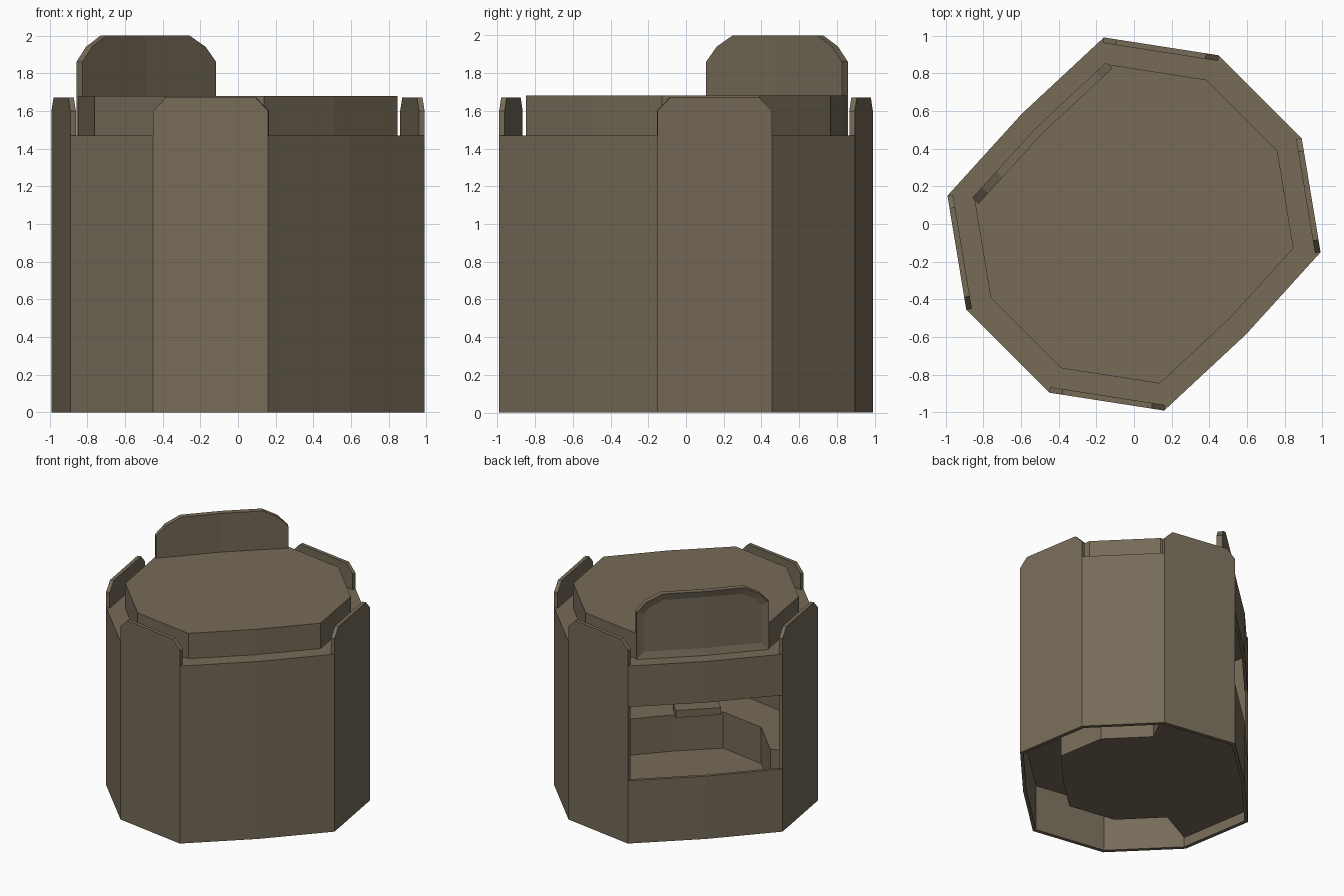
import bpy, bmesh
from mathutils import Vector

cube = bpy.data.objects.get("Cube")
if cube:
    bpy.data.objects.remove(cube)

# One colour for everything
mat = bpy.data.materials.new("olive_brown")
colour = (0.18, 0.147, 0.097, 1)
mat.use_nodes = True
mat.diffuse_color = colour
bsdf = next(n for n in mat.node_tree.nodes if n.type == 'BSDF_PRINCIPLED')
bsdf.inputs["Base Color"].default_value = colour

# Plan outline: half of it, the rest by point symmetry
half = [Vector(p) for p in ((.99, -.15), (.89, .455), (.45, .895), (-.16, .99), (-.595, .585))]
RING = half + [-p for p in half]
A, B, C, D, E, F, G, K, H, I = RING

DECK, CAP_TOP, PLATE_TOP, SHIELD_TOP = 1.47, 1.68, 1.67, 2.0
SILL, LINTEL = 0.52, 1.13
FLOOR, LEDGE, PIT = 0.08, 0.40, 0.64
THICK = 0.03


def at(p, z):
    return Vector((p.x, p.y, z))


def solid(name, polys, offset=None, inset=None):
    """Faces from joined polygons, thickened by an offset when one is given."""
    bm = bmesh.new()
    front, back, edges = {}, {}, {}

    def vert(store, p, shift):
        key = tuple(round(c, 4) for c in p)
        if key not in store:
            store[key] = bm.verts.new(p + shift)
        return store[key]

    outer = []
    for poly in polys:
        outer.append(bm.faces.new([vert(front, p, Vector()) for p in poly]))
        if offset is None:
            continue
        bm.faces.new([vert(back, p, offset) for p in reversed(poly)])
        for p, q in zip(poly, poly[1:] + poly[:1]):
            key = frozenset((front[tuple(round(c, 4) for c in p)], front[tuple(round(c, 4) for c in q)]))
            edges.setdefault(key, []).append((p, q))
    for pairs in edges.values():
        if len(pairs) == 1:
            p, q = pairs[0]
            bm.faces.new([vert(front, q, None), vert(front, p, None),
                          vert(back, p, None), vert(back, q, None)])
    bmesh.ops.recalc_face_normals(bm, faces=bm.faces)
    if inset:
        bmesh.ops.inset_region(bm, faces=outer, thickness=inset, depth=-0.015, use_even_offset=True)
    mesh = bpy.data.meshes.new(name)
    bm.to_mesh(mesh)
    bm.free()
    mesh.materials.append(mat)
    obj = bpy.data.objects.new(name, mesh)
    bpy.context.collection.objects.link(obj)
    return obj


def prism(name, pts, z0, z1):
    return solid(name, [[at(p, z0) for p in pts]], Vector((0, 0, z1 - z0)))


def wall(name, p, q, profile):
    """Upright panel between two plan points, thickened inwards."""
    inward = Vector((p.y - q.y, q.x - p.x)).normalized() * THICK
    return solid(name, [[at(p.lerp(q, t), z) for t, z in profile]], at(inward, 0))


def strip(name, pts, z0, z1):
    """Bent wall following several plan points."""
    inner = [p * (1 - THICK) for p in pts]
    return prism(name, pts + inner[::-1], z0, z1)


# Outer walls: four tall chamfered plates and two plain corner walls
tall = [(0, 0), (1, 0), (1, 1.60), (.89, PLATE_TOP), (.11, PLATE_TOP), (0, 1.60)]
plain = [(0, 0), (1, 0), (1, DECK), (0, DECK)]
for i, (p, q) in enumerate(((A, B), (C, D), (F, G), (K, H))):
    wall(f"tall_plate_{i + 1}", p, q, tall)
for i, (p, q) in enumerate(((B, C), (G, K))):
    wall(f"corner_wall_{i + 1}", p, q, plain)

# Long walls: one closed, one with a wide opening
strip("closed_long_wall", [H, I, A], 0, DECK)
strip("opening_lower_wall", [D, E, F], 0, SILL)
strip("opening_lintel", [D, E, F], LINTEL, DECK)

# Roof deck and raised cap
prism("roof_deck", [p * .985 for p in RING], DECK - .05, DECK)
prism("roof_cap", [p * .855 for p in RING], DECK, CAP_TOP)

# Sunken floor, its low retaining wall and the ledge around it
bend = [G, K, H, I, A, B, C]
small = [p * PIT for p in bend]
prism("sunken_floor", [p * .98 for p in (C, D, E, F, G)] + small, FLOOR, FLOOR + .02)
path = [G * .98] + small + [C * .98]
solid("retaining_wall", [[at(p, FLOOR), at(q, FLOOR), at(q, LEDGE), at(p, LEDGE)]
                         for p, q in zip(path, path[1:])])
big = [p * .98 for p in bend]
solid("ledge", [[at(big[i], LEDGE), at(big[i + 1], LEDGE), at(small[i + 1], LEDGE), at(small[i], LEDGE)]
                for i in range(len(bend) - 1)], Vector((0, 0, -.02)))

# Small step at the ledge edge
s, e = Vector((.345, -.36)), Vector((.10, -.60))
solid("ledge_step", [[at(s, LEDGE - .01), at(e, LEDGE - .01), at(e, LEDGE + .05), at(s, LEDGE + .05)]],
      Vector((.08, -.08, 0)))

# Bent shield above the opening, with a recessed outer panel
out = Vector((-.011, .011))
d, m, f = [p * .855 + out for p in (D, E, F)]
side = [(0, DECK), (0, 1.86), (.15, 1.94), (.38, SHIELD_TOP), (1, SHIELD_TOP), (1, DECK)]
halves = [[at(d.lerp(m, t), z) for t, z in side],
          [at(f.lerp(m, t), z) for t, z in reversed(side)]]
solid("shield", halves, Vector((.032, -.032, 0)), inset=.055)
